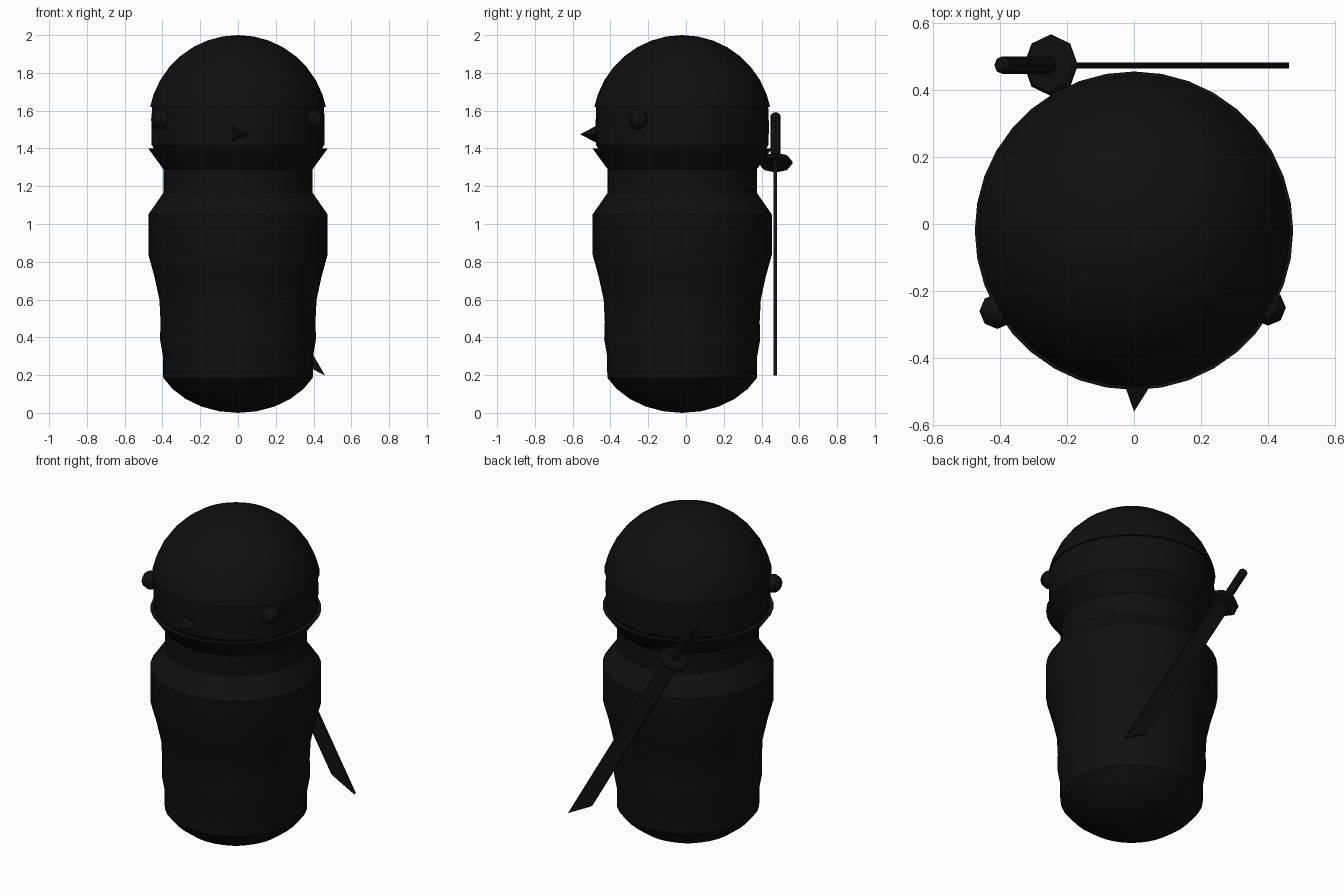
import bpy, bmesh
from math import sin, cos, pi, radians
from mathutils import Matrix, Vector

if "Cube" in bpy.data.objects:
    bpy.data.objects.remove(bpy.data.objects["Cube"])

mat = bpy.data.materials.new("black")
mat.diffuse_color = (0.005, 0.005, 0.005, 1)
mat.use_nodes = True
mat.node_tree.nodes["Principled BSDF"].inputs["Base Color"].default_value = mat.diffuse_color
CY = -0.02  # body axis in y


def finish(name, bm, smooth=True):
    bmesh.ops.recalc_face_normals(bm, faces=bm.faces)
    me = bpy.data.meshes.new(name)
    bm.to_mesh(me)
    bm.free()
    me.materials.append(mat)
    ob = bpy.data.objects.new(name, me)
    bpy.context.collection.objects.link(ob)
    if smooth:
        bpy.ops.object.select_all(action='DESELECT')
        ob.select_set(True)
        bpy.context.view_layer.objects.active = ob
        bpy.ops.object.shade_smooth_by_angle(angle=radians(25))
    return ob


def lathe(name, profile, sides=36):
    bm = bmesh.new()
    vs = [bm.verts.new((r, 0, z)) for r, z in profile]
    edges = [bm.edges.new(p) for p in zip(vs, vs[1:])]
    bmesh.ops.spin(bm, geom=vs + edges, cent=(0, 0, 0), axis=(0, 0, 1),
                   angle=2 * pi, steps=sides, use_merge=True)
    bmesh.ops.remove_doubles(bm, verts=bm.verts, dist=1e-4)
    bmesh.ops.translate(bm, verts=bm.verts, vec=(0, CY, 0))
    return finish(name, bm)


# Robed body: rounded underside, waist, chest, neck, and face wrap rim
under = [(0.44 * sin(a), 0.33 - 0.33 * cos(a))
         for a in (radians(d) for d in (0, 13, 26, 39, 52, 64))]
lathe("body", under + [
    (0.397, 0.215), (0.397, 0.30), (0.413, 0.39), (0.410, 0.48), (0.416, 0.60),
    (0.442, 0.72), (0.475, 0.84), (0.475, 1.05), (0.395, 1.165),
    (0.395, 1.29), (0.475, 1.40), (0.44, 1.40)])

# Head band between face wrap and hood
lathe("head", [(0.44, 1.39), (0.457, 1.42), (0.459, 1.525), (0.455, 1.625)])

# Hood dome
R, ZC = 0.475, 1.525
lathe("hood", [(0.44, 1.62)] + [(R * cos(radians(d)), ZC + R * sin(radians(d)))
                                for d in (11.6, 20, 30, 40, 50, 60, 70, 80, 90)])

# Eyes
for side, name, pos in ((-1, "left_eye", (-0.408, -0.26, 1.553)),
                        (1, "right_eye", (0.40, -0.25, 1.553))):
    bm = bmesh.new()
    bmesh.ops.create_uvsphere(bm, u_segments=8, v_segments=6, radius=0.053,
                              matrix=Matrix.Translation(pos))
    finish(name, bm, False)

# Nose: three-sided spike
bm = bmesh.new()
base = [bm.verts.new((x, -0.465, z))
        for x, z in ((-0.033, 1.425), (-0.033, 1.525), (0.06, 1.475))]
bm.faces.new(base)
tip = bm.verts.new((0, -0.56, 1.475))
for i in range(3):
    bm.faces.new((base[i], base[(i + 1) % 3], tip))
finish("nose", bm, False)

# Sword frame: local z runs from guard up the handle, leaning to -x
frame = Matrix.Translation((-0.248, 0.474, 1.325)) @ Matrix.Rotation(radians(-30.2), 4, 'Y')


def rod(name, r, z0, z1, bevel):
    bm = bmesh.new()
    bmesh.ops.create_cone(bm, cap_ends=True, segments=8, radius1=r, radius2=r,
                          depth=z1 - z0,
                          matrix=Matrix.Translation((0, 0, (z0 + z1) / 2)))
    rims = [e for e in bm.edges if abs(e.verts[0].co.z - e.verts[1].co.z) < 1e-5]
    bmesh.ops.bevel(bm, geom=rims, offset=bevel, segments=1, affect='EDGES')
    bm.transform(frame)
    finish(name, bm, False)


rod("sword_guard", 0.091, -0.014, 0.014, 0.010)
rod("sword_handle", 0.026, 0.0, 0.30, 0.010)

# Blade with slanted tip
bm = bmesh.new()
outline = [(0.046, 0), (0.046, -1.332), (-0.046, -1.185), (-0.046, 0)]
face = bm.faces.new([bm.verts.new((x, -0.01, z)) for x, z in outline])
ext = bmesh.ops.extrude_face_region(bm, geom=[face])
bmesh.ops.translate(bm, vec=(0, 0.018, 0),
                    verts=[g for g in ext["geom"] if isinstance(g, bmesh.types.BMVert)])
bm.transform(frame)
finish("sword_blade", bm, False)
